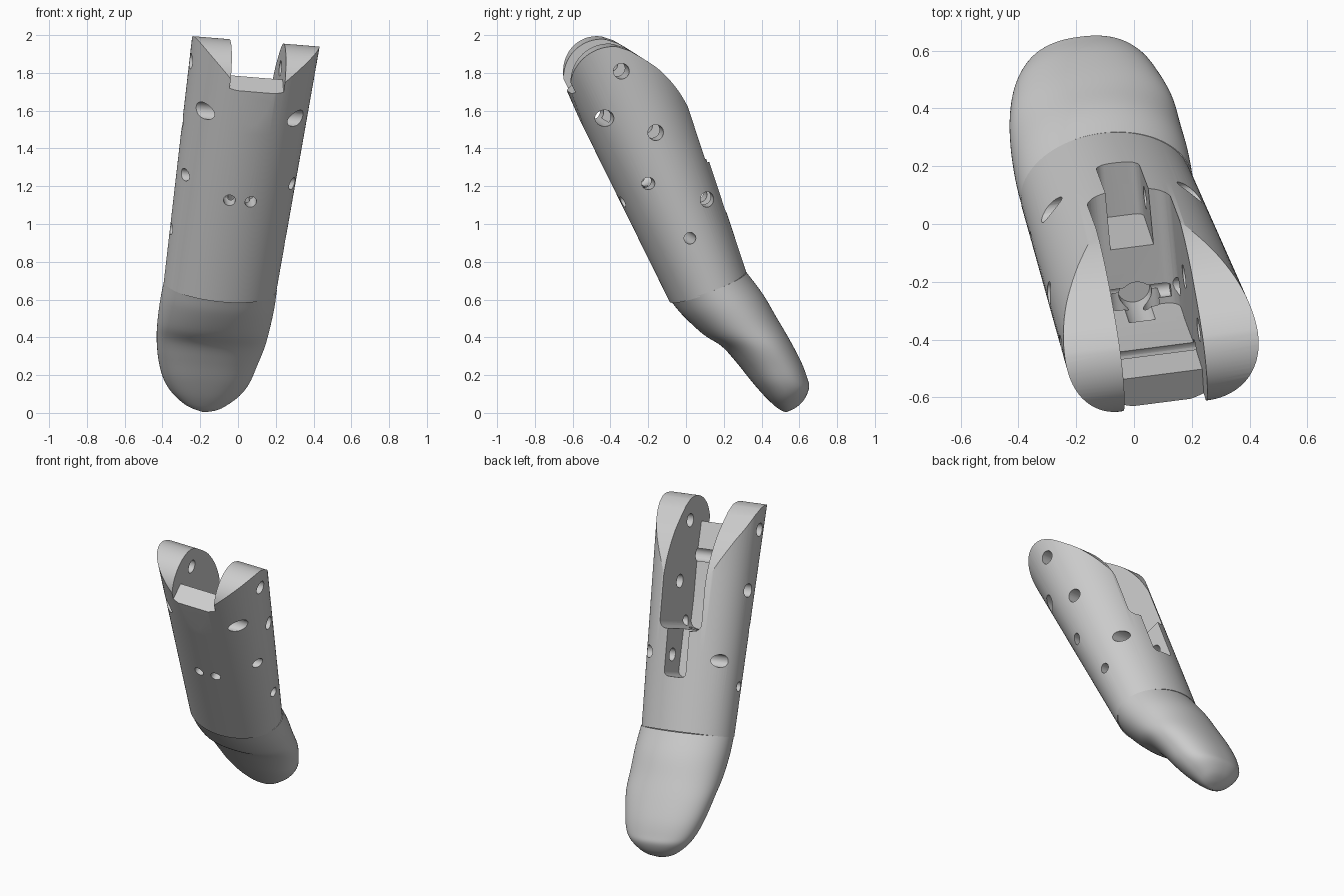
import bpy, bmesh
from math import sin, cos, pi, radians
from mathutils import Vector

if "Cube" in bpy.data.objects:
    bpy.data.objects.remove(bpy.data.objects["Cube"])

# Tilted local frame: u across, v towards the back, w up along the finger
O = Vector((-0.095, 0.115, 0.67))
W = Vector((0.124, -0.377, 0.918)).normalized()
U = Vector((0.989, 0.124, -0.074))
U = (U - W * U.dot(W)).normalized()
V = W.cross(U)


def loc(u, v, w):
    return O + U * u + V * v + W * w


def make(name, bm):
    bmesh.ops.recalc_face_normals(bm, faces=bm.faces)
    me = bpy.data.meshes.new(name)
    bm.to_mesh(me)
    bm.free()
    ob = bpy.data.objects.new(name, me)
    bpy.context.collection.objects.link(ob)
    return ob


def loft(name, rings):
    bm = bmesh.new()
    rows = [[bm.verts.new(p) for p in r] for r in rings]
    n = len(rows[0])
    for a, b in zip(rows, rows[1:]):
        for i in range(n):
            j = (i + 1) % n
            bm.faces.new((a[i], a[j], b[j], b[i]))
    bm.faces.new(rows[0])
    bm.faces.new(rows[-1])
    return make(name, bm)


def prism(name, pts, axis, a, b):
    """Extrude a 2D outline along local axis 0=u, 1=v, 2=w."""
    def place(p, t):
        c = list(p)
        c.insert(axis, t)
        return loc(*c)
    return loft(name, [[place(p, t) for p in pts] for t in (a, b)])


def circle(cx, cy, r, n=28):
    return [(cx + r * cos(2 * pi * i / n), cy + r * sin(2 * pi * i / n)) for i in range(n)]


def spline(pts, sub):
    """Catmull-Rom through rows of numbers."""
    P = [Vector(p) for p in pts]
    P = [2 * P[0] - P[1]] + P + [2 * P[-1] - P[-2]]
    out = []
    for i in range(1, len(P) - 2):
        a, b, c, d = P[i - 1:i + 3]
        for k in range(sub):
            t = k / sub
            out.append(0.5 * (2 * b + (c - a) * t + (2 * a - 5 * b + 4 * c - d) * t * t
                              + (3 * b - a - 3 * c + d) * t ** 3))
    return out + [P[-2]]


def boolean(ob, cutter, op='DIFFERENCE'):
    m = ob.modifiers.new('cut', 'BOOLEAN')
    m.operation, m.solver, m.object = op, 'EXACT', cutter
    bpy.context.view_layer.objects.active = ob
    bpy.ops.object.modifier_apply(modifier=m.name)
    bpy.data.objects.remove(cutter)


# Tapered elliptical sleeve
N = 96
rings = []
for w in (0, 0.5, 1.0, 1.5):
    a, b = 0.30 + 0.027 * w, 0.217 + 0.07 * w
    rings.append([loc(0.01 * w + a * cos(2 * pi * i / N), b * sin(2 * pi * i / N), w)
                  for i in range(N)])
sleeve = loft('sleeve', rings)

# Side outline: rounded ear ends, sloping back, flat front
arc = [(-0.09 + 0.2 * cos(radians(t)), 1.235 + 0.2 * sin(radians(t)))
       for t in range(180, 59, -5)]
slope = [tuple(p) for p in spline([(0.06, 1.365), (0.12, 1.285), (0.18, 1.19), (0.232, 1.05),
                                   (0.256, 0.9), (0.268, 0.75), (0.31, 0.6)], 5)]
outline = arc + slope + [(0.4, -0.1), (-0.29, -0.1)]
boolean(sleeve, prism('outline_cutter', outline, 0, -0.6, 0.6), 'INTERSECT')

# Fork slot with front bar and inner wall, its lower corners rounded
slot = prism('slot_cutter', [(-0.6, 1.154), (-0.17, 1.278), (-0.165, 1.11), (-0.185, 0.8),
                             (-0.185, 0.62), (0.5, 0.62), (0.5, 1.7), (-0.6, 1.7)],
             0, -0.13, 0.16)
bm = bmesh.new()
bm.from_mesh(slot.data)
low = [e for e in bm.edges
       if all(abs((v.co - O).dot(W) - 0.62) < 1e-3 for v in e.verts)
       and abs((e.verts[0].co - e.verts[1].co).dot(V)) > 0.3]
bmesh.ops.bevel(bm, geom=low, offset=0.05, segments=6, profile=0.5, affect='EDGES')
bm.to_mesh(slot.data)
bm.free()
boolean(sleeve, slot)

# Narrow slot below the fork slot, rounded bottom corners
narrow = [(0.015 + s * (0.045 + 0.03 * cos(t * pi / 8)), 0.36 - 0.03 * sin(t * pi / 8))
          for s, order in ((1, range(0, 5)), (-1, range(4, -1, -1))) for t in order]
narrow += [(-0.06, 0.8), (0.09, 0.8)]
boolean(sleeve, prism('narrow_cutter', narrow, 1, 0.04, 0.5))

# Cord well and cross groove in the slot floor
boolean(sleeve, prism('well_cutter', circle(0.015, -0.15, 0.058), 2, 0.52, 0.75))
boolean(sleeve, prism('groove_cutter', circle(-0.135, 0.61, 0.028), 0, -0.1, 0.135))

# Cross pin holes through both sides: v, w, radius
for v, w, r in [(-0.02, 1.28, 0.042), (-0.19, 1.073, 0.045), (0.026, 0.905, 0.042),
                (-0.11, 0.666, 0.033), (0.15, 0.46, 0.04), (-0.017, 0.312, 0.031)]:
    boolean(sleeve, prism('pin_cutter', circle(v, w, r), 0, -0.7, 0.7))

# Two cord holes in the front
for u in (-0.047, 0.067):
    boolean(sleeve, prism('cord_cutter', circle(u, 0.6, 0.031), 1, -0.5, -0.14))

# Fingertip: front y,z / back y,z / left x / right x for each section
sections = [(-0.085, 0.60, 0.315, 0.75, -0.39, 0.205),
            (-0.02, 0.52, 0.405, 0.63, -0.41, 0.19),
            (0.09, 0.417, 0.475, 0.51, -0.425, 0.165),
            (0.19, 0.352, 0.545, 0.39, -0.43, 0.14),
            (0.27, 0.265, 0.605, 0.275, -0.422, 0.10),
            (0.35, 0.165, 0.637, 0.19, -0.40, 0.06),
            (0.42, 0.085, 0.648, 0.14, -0.365, 0.01),
            (0.475, 0.033, 0.625, 0.078, -0.305, -0.06),
            (0.505, 0.013, 0.585, 0.035, -0.25, -0.11),
            (0.527, 0.004, 0.54, 0.008, -0.19, -0.17)]
rings = []
for k, (fy, fz, by, bz, x0, x1) in enumerate(spline(sections, 5)):
    c = Vector(((x0 + x1) / 2, (fy + by) / 2, (fz + bz) / 2))
    half_u = U * (x1 - x0) / 2 / U.x
    half_v = Vector((V.x / V.y * (by - fy), by - fy, bz - fz)) / 2
    e = 1 - 0.12 * min(1, k / 25)          # slightly squarer towards the tip
    ring = []
    for i in range(N):
        p, q = cos(2 * pi * i / N), sin(2 * pi * i / N)
        p, q = [(1 if s > 0 else -1) * abs(s) ** e for s in (p, q)]
        ring.append(c + half_u * p + half_v * q)
    rings.append(ring)
fingertip = loft('fingertip', rings)

# Smooth shading with sharp edges kept
for ob in (sleeve, fingertip):
    bpy.ops.object.select_all(action='DESELECT')
    ob.select_set(True)
    bpy.context.view_layer.objects.active = ob
    bpy.ops.object.shade_smooth_by_angle(angle=radians(30))
